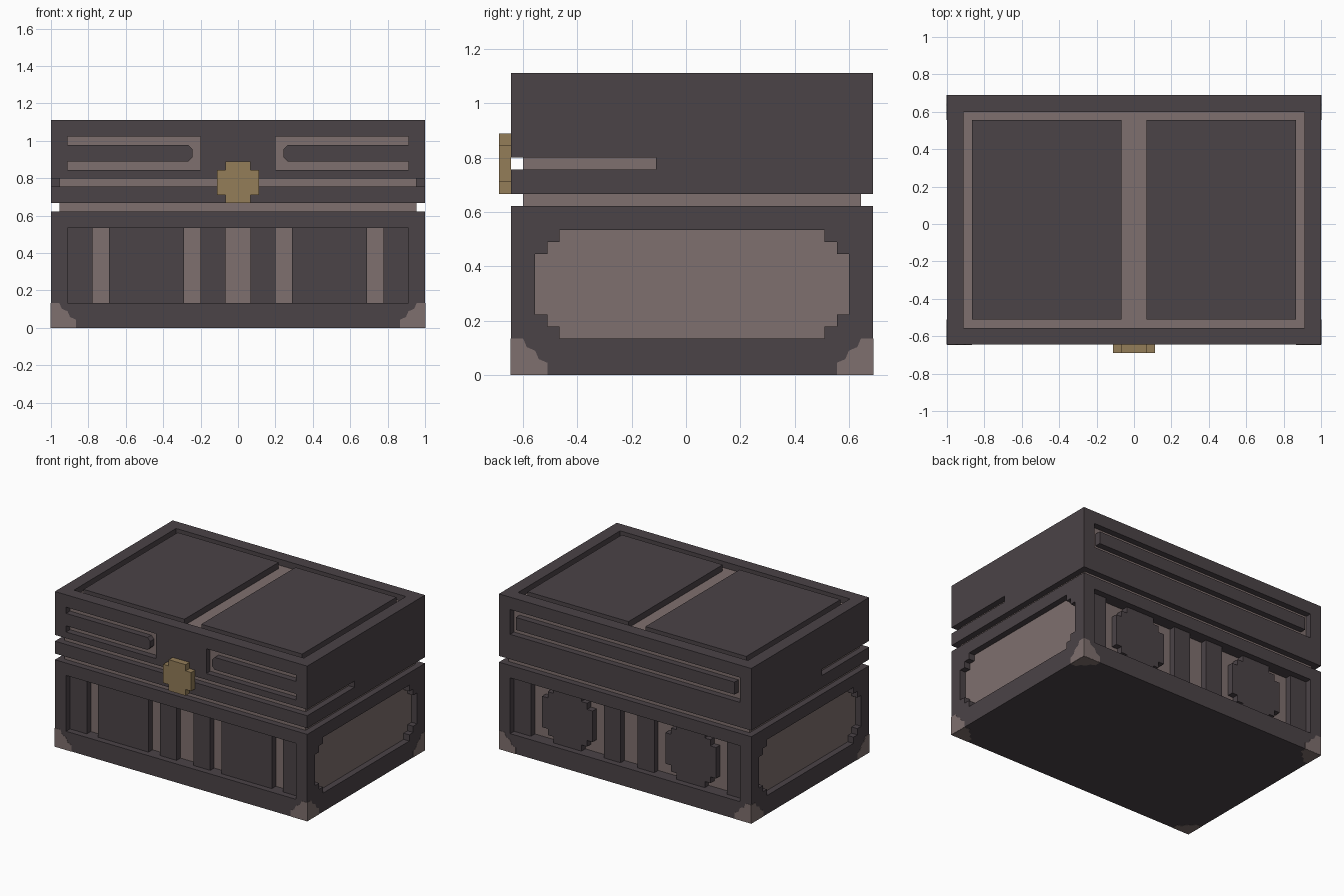
import bpy, bmesh
from mathutils import Vector

if "Cube" in bpy.data.objects:
    bpy.data.objects.remove(bpy.data.objects["Cube"])

U = 2 / 45                      # one grid step; all sizes below are in steps
X, FRONT, BACK = 22.5, -14.5, 15.5


def material(name, rgb):
    m = bpy.data.materials.new(name)
    m.use_nodes = True
    m.diffuse_color = (*rgb, 1)
    m.node_tree.nodes["Principled BSDF"].inputs["Base Color"].default_value = (*rgb, 1)
    return m


DARK = material("dark wood", (0.070, 0.056, 0.063))
LIGHT = material("pale inlay", (0.212, 0.162, 0.156))
GOLD = material("dull gold", (0.292, 0.205, 0.098))


def rect(a0, b0, a1, b1):
    return [(a0, b0), (a1, b0), (a1, b1), (a0, b1)]


def stepped(a0, b0, a1, b1, n):
    """Rectangle whose corners are cut into n one-unit steps."""
    corner = []
    for i in range(n):
        corner += [(i, n - i), (i + 1, n - i)]
    corner.append((n, 0))
    pts = [(a0 + p, b0 + q) for p, q in corner]
    pts += [(a1 - p, b0 + q) for p, q in reversed(corner)]
    pts += [(a1 - p, b1 - q) for p, q in corner]
    pts += [(a0 + p, b1 - q) for p, q in reversed(corner)]
    return pts


def mirrored(poly):
    return [(-a, b) for a, b in poly]


def build(name, prisms, mat):
    """Object made of prisms (axis, profile, start, end)."""
    bm = bmesh.new()
    for axis, poly, lo, hi in prisms:
        def place(a, b, d):
            return Vector({"x": (d, a, b), "y": (a, d, b), "z": (a, b, d)}[axis]) * U
        low = [bm.verts.new(place(a, b, lo)) for a, b in poly]
        high = [bm.verts.new(place(a, b, hi)) for a, b in poly]
        bm.faces.new(low)
        bm.faces.new(high)
        for i in range(len(poly)):
            j = (i + 1) % len(poly)
            bm.faces.new((low[i], low[j], high[j], high[i]))
    bmesh.ops.recalc_face_normals(bm, faces=bm.faces)
    me = bpy.data.meshes.new(name)
    bm.to_mesh(me)
    bm.free()
    me.materials.append(mat)
    ob = bpy.data.objects.new(name, me)
    bpy.context.collection.objects.link(ob)
    return ob


def carve(ob, prisms, floors):
    """Cut recesses, then colour the floors, given as (axis index, sign, position)."""
    cutter = build("cutter", prisms, DARK)
    cutter.hide_render = True
    mod = ob.modifiers.new("recesses", "BOOLEAN")
    mod.operation, mod.solver, mod.object = "DIFFERENCE", "EXACT", cutter
    deps = bpy.context.evaluated_depsgraph_get()
    me = bpy.data.meshes.new_from_object(ob.evaluated_get(deps))
    ob.modifiers.clear()
    ob.data = me
    bpy.data.objects.remove(cutter)
    me.materials.clear()
    me.materials.append(DARK)
    me.materials.append(LIGHT)
    for f in me.polygons:
        f.material_index = int(any(
            f.normal[k] * s > 0.9 and abs(f.center[k] / U - pos) < 0.05
            for k, s, pos in floors))


# Lower chest: deep front and back recesses, stepped side recesses
side = stepped(-12.5, 3, 13.5, 12, 2)
body = build("chest_body", [("z", rect(-X, FRONT, X, BACK), 0, 14)], DARK)
carve(body, [
    ("y", rect(-20.5, 3, 20.5, 12), FRONT - 1, FRONT + 2),
    ("y", rect(-20.5, 3, 20.5, 12), BACK - 2, BACK + 1),
    ("x", side, X - 1, X + 1),
    ("x", side, -X - 1, -X + 1),
], [(1, -1, FRONT + 2), (1, 1, BACK - 2), (0, 1, X - 1), (0, -1, 1 - X)])

# Pillars and panels set one step below the front and back faces
for label, lo in (("front", FRONT + 1), ("back", BACK - 2)):
    pillars, panels = [], []
    for s in (-1, 1):
        for a, b in ((1.5, 4.5), (17.5, 20.5)):
            pillars.append(("y", rect(s * a, 3, s * b, 12), lo, lo + 1))
        shape = rect(6.5, 3, 15.5, 12) if label == "front" else stepped(6.5, 3, 15.5, 12, 2)
        panels.append(("y", shape if s > 0 else mirrored(shape), lo, lo + 1))
    build(label + "_pillars", pillars, DARK)
    build(label + "_panels", panels, DARK)

# Pale seam between chest and lid
build("seam", [("z", rect(1 - X, FRONT + 1, X - 1, BACK - 1), 14, 15)], LIGHT)

# Lid: C-shaped front grooves, band groove, back and top recesses
c_groove = [(4.5, 19), (20.5, 19), (20.5, 20), (6, 20), (5.5, 20.5),
            (5.5, 21.5), (6, 22), (20.5, 22), (20.5, 23), (4.5, 23)]
band = [(-X - 1, FRONT - 1), (X + 1, FRONT - 1), (X + 1, -2.5), (X - 1, -2.5),
        (X - 1, FRONT + 1), (1 - X, FRONT + 1), (1 - X, -2.5), (-X - 1, -2.5)]
lid = build("lid", [("z", rect(-X, FRONT, X, BACK), 15, 25)], DARK)
carve(lid, [
    ("y", c_groove, FRONT - 1, FRONT + 1),
    ("y", mirrored(c_groove), FRONT - 1, FRONT + 1),
    ("z", band, 17, 18),
    ("y", rect(-20.5, 19, 20.5, 23), BACK - 1, BACK + 1),
    ("z", rect(-20.5, -12.5, 20.5, 13.5), 24, 26),
], [(1, -1, FRONT + 1), (1, 1, BACK - 1), (0, 1, X - 1), (0, -1, 1 - X), (2, 1, 24)])

# Raised panels inside the lid recesses
build("lid_top_panels", [("z", rect(s * 1.5, -11.5, s * 19.5, 12.5), 24, 25)
                         for s in (-1, 1)], DARK)
build("lid_back_panel", [("y", rect(-19.5, 20, 19.5, 22), BACK - 1, BACK)], DARK)

# Clasp
build("clasp", [("y", stepped(-2.5, 15, 2.5, 20, 1), FRONT - 1, FRONT)], GOLD)

# Thin pale caps on the bottom corners, wrapping three faces
cap = [(0, 0), (3, 0), (3, 1), (2.3, 1.3), (2, 2), (1.3, 2.3), (1, 3), (0, 3)]
for sx, x_name in ((1, "left"), (-1, "right")):
    for y, sy, y_name in ((FRONT, -1, "front"), (BACK, 1, "back")):
        x = sx * X
        along_x = [(x - sx * a, b) for a, b in cap]
        along_y = [(y - sy * a, b) for a, b in cap]
        under = [(x - sx * a, y - sy * b) for a, b in cap]
        build(f"{y_name}_{x_name}_corner_cap", [
            ("y", along_x, y - sy * 0.05, y + sy * 0.03),
            ("x", along_y, x - sx * 0.05, x + sx * 0.03),
            ("z", under, -0.03, 0.05),
        ], LIGHT)
